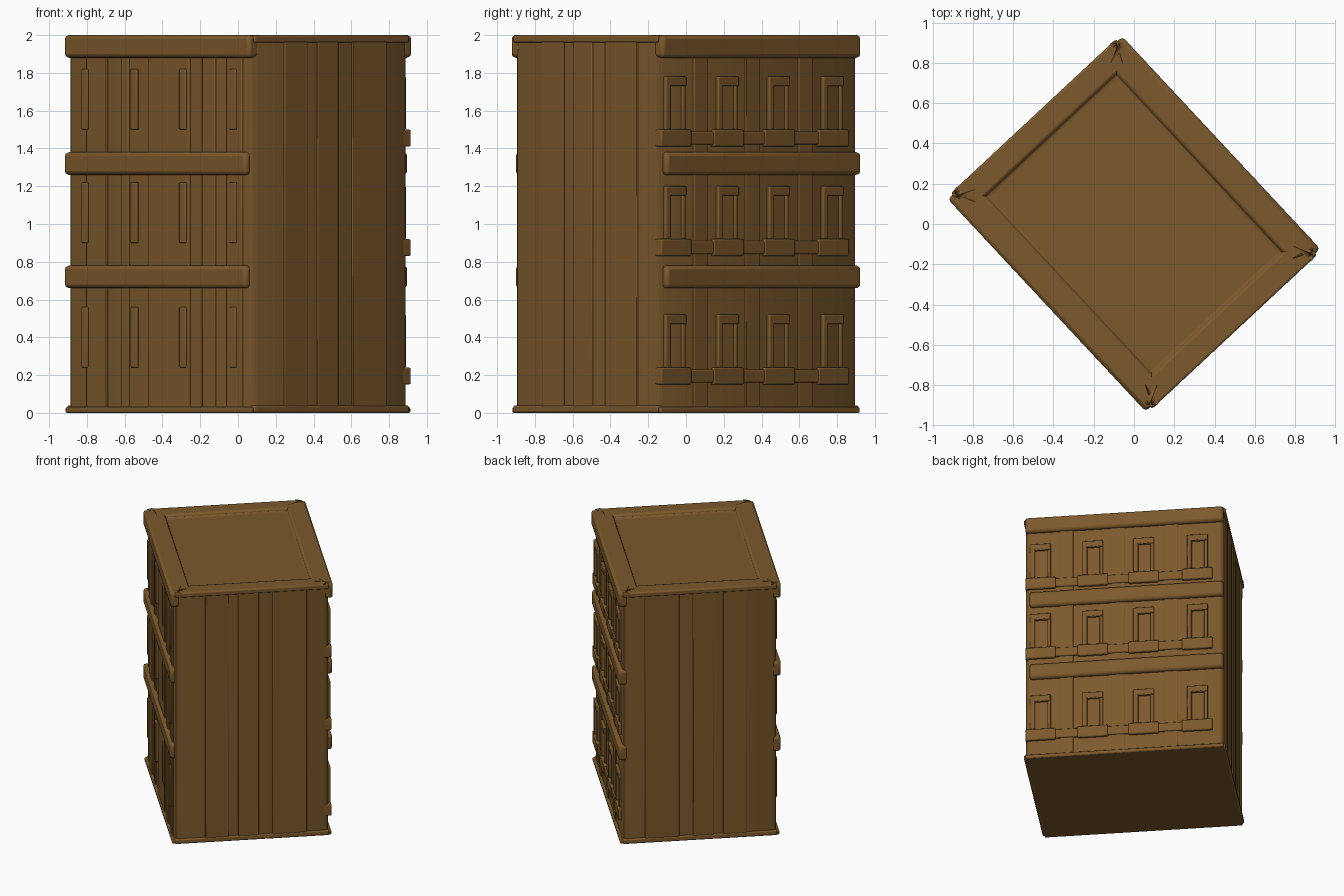
import bpy, bmesh, math
from mathutils import Matrix

if "Cube" in bpy.data.objects:
    bpy.data.objects.remove(bpy.data.objects["Cube"])

ANGLE = math.radians(-47)
ROT = Matrix.Rotation(ANGLE, 4, 'Z')
HU, HV = 0.72, 0.56          # half length and half depth of the tower

mat = bpy.data.materials.new("brown_stone")
mat.diffuse_color = (0.2, 0.1, 0.025, 1)
mat.use_nodes = True
mat.node_tree.nodes["Principled BSDF"].inputs["Base Color"].default_value = mat.diffuse_color


def finish(bm, name, bevel):
    me = bpy.data.meshes.new(name)
    bm.to_mesh(me)
    bm.free()
    ob = bpy.data.objects.new(name, me)
    bpy.context.collection.objects.link(ob)
    ob.matrix_world = ROT
    me.materials.append(mat)
    if bevel:
        m = ob.modifiers.new("soft_edges", 'BEVEL')
        m.width, m.segments, m.limit_method = bevel, 2, 'ANGLE'
    bpy.context.view_layer.objects.active = ob
    ob.select_set(True)
    bpy.ops.object.shade_smooth_by_angle(angle=math.radians(40))
    ob.select_set(False)
    return ob


def boxes(name, items, bevel=0.0):
    """Each item is (u0, u1, v0, v1, z0, z1) in the tower's own frame."""
    bm = bmesh.new()
    for u0, u1, v0, v1, z0, z1 in items:
        m = (Matrix.Translation(((u0 + u1) / 2, (v0 + v1) / 2, (z0 + z1) / 2))
             @ Matrix.Diagonal((u1 - u0, v1 - v0, z1 - z0, 1)))
        bmesh.ops.create_cube(bm, size=1, matrix=m)
    return finish(bm, name, bevel)


# tower body with a shallow sunken roof inside a broad rim
bm = bmesh.new()
bmesh.ops.create_cube(bm, size=1, matrix=Matrix.Translation((0, 0, 1))
                      @ Matrix.Diagonal((2 * HU, 2 * HV, 2, 1)))
bm.faces.ensure_lookup_table()
corners = [e for e in bm.edges if abs(e.verts[0].co.z - e.verts[1].co.z) > 1]
bmesh.ops.bevel(bm, geom=corners, offset=0.03, segments=2, affect='EDGES', profile=0.5)
top = [f for f in bm.faces if f.normal.z > 0.9]
bmesh.ops.inset_region(bm, faces=top, thickness=0.115)
bmesh.ops.inset_region(bm, faces=top, thickness=0.03, depth=0)
for v in {v for f in top for v in f.verts}:
    v.co.z -= 0.03
finish(bm, "tower_body", 0.012)


def on_face(side, u0, u1, z0, z1, out):
    """Box lying on the front (-1) or back (+1) long wall."""
    a, b = side * (HV - 0.04), side * (HV + out)
    return (u0, u1, min(a, b), max(a, b), z0, z1)


# cornice, two storey bands and a low plinth on both long walls
bands, plinth = [], []
for s in (-1, 1):
    for z0, z1 in ((1.88, 2.0), (1.26, 1.38), (0.66, 0.78)):
        end = HU if z1 == 2.0 else HU - 0.03
        bands.append(on_face(s, -HU, end, z0, z1, 0.032))
    plinth.append(on_face(s, -HU, HU, 0, 0.03, 0.02))
boxes("storey_bands", bands, 0.02)
boxes("plinth", plinth, 0.008)

# thin lips at the top and bottom of the plain end walls
boxes("end_wall_lips", [(min(s * 0.66, s * (HU + 0.012)), max(s * 0.66, s * (HU + 0.012)),
                         -HV, HV, z, z + 0.04)
                        for s in (-1, 1) for z in (0, 1.96)], 0.01)

# shallow vertical strips on the front wall
boxes("front_strips", [on_face(-1, u, u + w, 0.02, 1.9, 0.01)
                       for u, w in ((-0.57, 0.16), (-0.3, 0.06), (-0.09, 0.32),
                                    (0.33, 0.1), (0.52, 0.12))], 0.005)

# shallow vertical strips on the end walls
strips = []
for v0, v1 in ((-0.34, -0.17), (-0.1, 0.05), (0.15, 0.4)):
    strips.append((HU - 0.03, HU + 0.008, v0, v1, 0.02, 1.97))
    strips.append((-HU - 0.008, -HU + 0.03, v0, v1, 0.02, 1.97))
boxes("end_wall_strips", strips, 0.005)

# back wall: sills, lintels, window frames and piers on every storey
cols = (-0.53, -0.14, 0.23, 0.61)
sills, frames, piers = [], [], []
for z0, z1 in ((0.24, 0.5), (0.92, 1.18), (1.5, 1.76)):
    for u in cols:
        sills.append(on_face(1, u - 0.11, u + 0.11, z0 - 0.09, z0, 0.022))
        frames.append(on_face(1, u + 0.04, u + 0.075, z0, z1, 0.02))
        frames.append(on_face(1, u - 0.075, u - 0.05, z0, z1, 0.014))
        frames.append(on_face(1, u - 0.075, u + 0.075, z1 - 0.03, z1 + 0.02, 0.02))
    sills.append(on_face(1, -0.6, 0.6, z0 - 0.08, z0 - 0.01, 0.016))
for u in (-0.34, 0.045, 0.42):
    piers.append(on_face(1, u - 0.05, u + 0.05, 0.03, 1.9, 0.008))
boxes("window_sills", sills, 0.008)
boxes("window_frames", frames, 0.006)
boxes("back_piers", piers, 0.004)

# faint window jambs on the front wall
boxes("front_window_jambs", [on_face(-1, u, u + 0.05, z, z + 0.32, 0.018)
                             for z in (0.24, 0.9, 1.5)
                             for u in (-0.6, -0.22, 0.16, 0.55)], 0.006)
